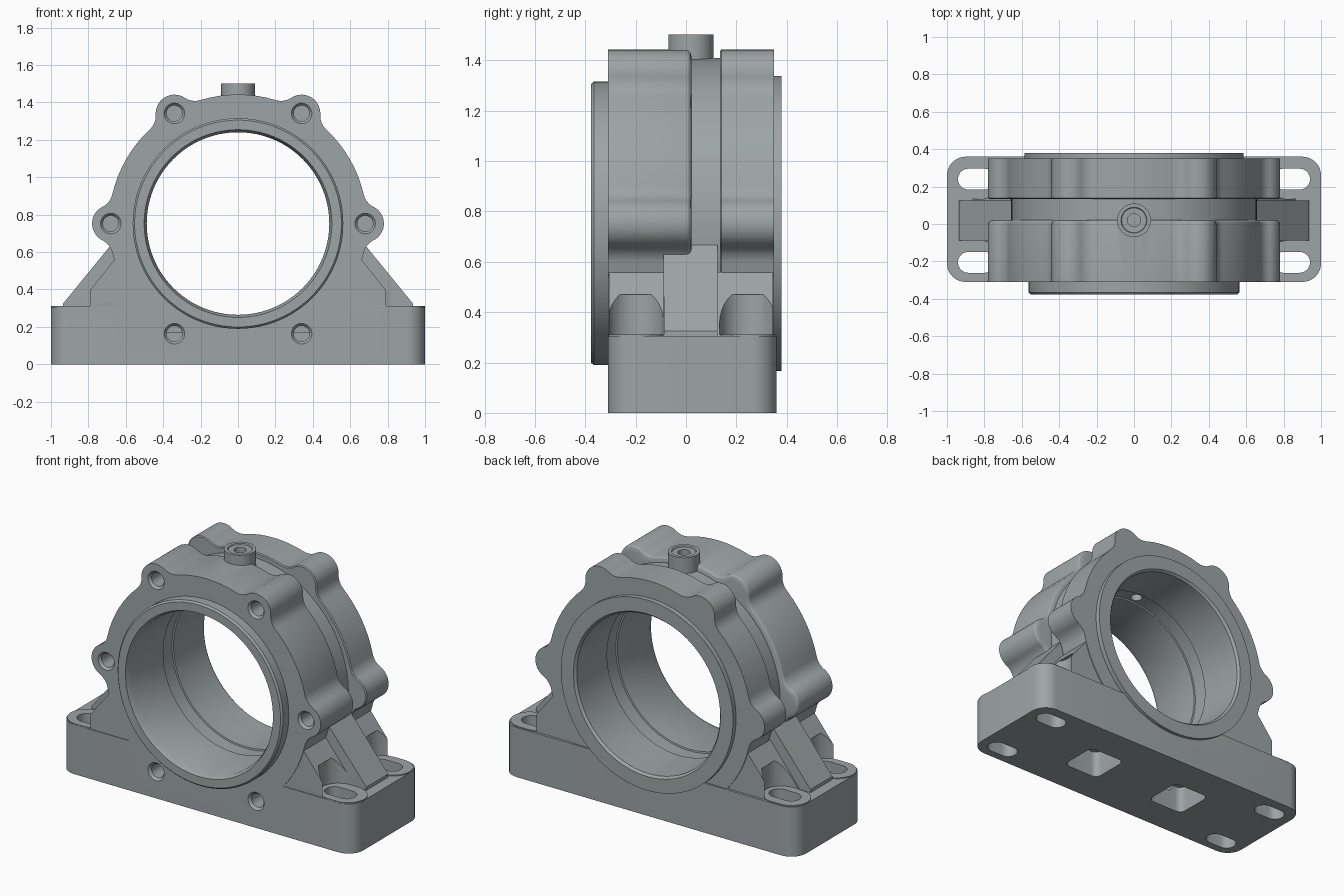
import bpy, bmesh, math
from math import pi, sin, cos, atan2, acos

if "Cube" in bpy.data.objects:
    bpy.data.objects.remove(bpy.data.objects["Cube"])

CZ = 0.7525          # height of the bore axis


def arc(cx, cy, r, a0, a1, n):
    return [(cx + r * cos(a0 + (a1 - a0) * i / n), cy + r * sin(a0 + (a1 - a0) * i / n))
            for i in range(n + 1)]


def loft(name, rings):
    """Closed solid through rings of equal point count."""
    bm = bmesh.new()
    vs = [[bm.verts.new(p) for p in ring] for ring in rings]
    n = len(vs[0])
    for a, b in zip(vs, vs[1:]):
        for i in range(n):
            bm.faces.new((a[i], a[(i + 1) % n], b[(i + 1) % n], b[i]))
    bm.faces.new(vs[0])
    bm.faces.new(vs[-1])
    bmesh.ops.recalc_face_normals(bm, faces=bm.faces)
    me = bpy.data.meshes.new(name)
    bm.to_mesh(me)
    bm.free()
    ob = bpy.data.objects.new(name, me)
    bpy.context.collection.objects.link(ob)
    return ob


def upright(name, pts, z0, z1):
    """Outline in x,y extruded in z."""
    return loft(name, [[(x, y, z) for x, y in pts] for z in (z0, z1)])


def deep(name, pts, y0, y1):
    """Outline in x,z extruded in y."""
    return loft(name, [[(x, y, z) for x, z in pts] for y in (y0, y1)])


def turned_y(name, prof, x=0, z=CZ, n=96):
    """Turned shape about a y axis; prof = (y, radius)."""
    return loft(name, [[(px, y, pz) for px, pz in arc(x, z, r, 0, 2 * pi, n)[:-1]]
                       for y, r in prof])


def turned_z(name, prof, x, y, n=40):
    return loft(name, [[(px, py, z) for px, py in arc(x, y, r, 0, 2 * pi, n)[:-1]]
                       for z, r in prof])


def rounded(cx, cy, hx, hy, r, n=8):
    pts = []
    for k, (sx, sy) in enumerate([(1, 1), (-1, 1), (-1, -1), (1, -1)]):
        pts += arc(cx + sx * (hx - r), cy + sy * (hy - r), r, k * pi / 2, (k + 1) * pi / 2, n)
    return pts


def obround(x0, x1, y, r):
    return arc(x1, y, r, -pi / 2, pi / 2, 16) + arc(x0, y, r, pi / 2, 1.5 * pi, 16)


def lobed(o):
    """Ring outline with six filleted bolt lugs, offset by o."""
    R, r, f, d = 0.69 + o, 0.1 + o, 0.1 - o, 0.68
    a = acos(((R + f) ** 2 + d * d - (r + f) ** 2) / (2 * (R + f) * d))
    cx, cy = (R + f) * cos(a), (R + f) * sin(a)
    b = atan2(cy, cx - d)
    one = arc(cx, -cy, f, pi - a, pi - b, 8)
    one += arc(d, 0, r, -b, b, 18)[1:-1]
    one += arc(cx, cy, f, pi + b, pi + a, 8)
    one += arc(0, 0, R, a, pi / 3 - a, 8)[1:-1]
    return [(x * cos(t) - y * sin(t), x * sin(t) + y * cos(t) + CZ)
            for t in (k * pi / 3 for k in range(6)) for x, y in one]


def flange(name, prof):
    return loft(name, [[(x, y, z) for x, z in lobed(o)] for y, o in prof])


def mirrored(half):
    return half + [(-x, z) for x, z in reversed(half)]


def combine(target, other, op):
    m = target.modifiers.new("b", 'BOOLEAN')
    m.operation, m.solver, m.object = op, 'EXACT', other
    bpy.context.view_layer.objects.active = target
    bpy.ops.object.modifier_apply(modifier=m.name)
    bpy.data.objects.remove(other)


# base block
body = upright("bearing_housing", rounded(0, 0.025, 1, 0.335, 0.1), 0, 0.305)

adds = [
    # lobed flanges and the barrel between them
    flange("front_flange", [(-0.31, 0), (0, 0), (0.01, -0.003), (0.017, -0.01), (0.02, -0.02),
                            (0.022, -0.03)]),
    flange("rear_flange", [(0.135, -0.006), (0.14, 0), (0.35, 0)]),
    turned_y("barrel", [(-0.1, 0.657), (0.2, 0.657)]),
    # end collars
    turned_y("front_collar", [(-0.377, 0.553), (-0.366, 0.563), (-0.2, 0.563)]),
    turned_y("rear_collar", [(0.2, 0.586), (0.38, 0.586)]),
    # sloped shoulders and raised rib
    deep("shoulder", mirrored([(0.876, 0.29), (0.66, 0.56)]), -0.306, 0.345),
    deep("rib", mirrored([(0.935, 0.28), (0.935, 0.325), (0.69, 0.625), (0.655, 0.667)]),
         -0.09, 0.125),
    # oil nipple
    turned_z("nipple", [(1.35, 0.09), (1.502, 0.09)], 0, 0.02),
]
for a in adds:
    combine(body, a, 'UNION')

cuts = []
for s in (-1, 1):
    for y in (-0.2, 0.245):
        # bolt-head clearance above each foot
        x0, x1 = sorted((s * 0.825, s * 1.2))
        cuts.append(upright("clearance", obround(x0, x1, y, 0.112), 0.311, 0.47))
    # core pockets underneath
    cuts.append(upright("pocket", rounded(s * 0.325, 0.02, 0.125, 0.125, 0.04), -0.1, 0.166))
# bore with middle oil groove
cuts.append(turned_y("bore", [(-0.4, 0.502), (-0.377, 0.502), (-0.345, 0.488), (-0.03, 0.488),
                              (-0.028, 0.497), (0.068, 0.497), (0.07, 0.488), (0.365, 0.488),
                              (0.38, 0.5), (0.4, 0.5)]))
# oil passage with shallow recess
cuts.append(turned_z("oil_hole", [(1.1, 0.035), (1.494, 0.035), (1.495, 0.066), (1.503, 0.07),
                                  (1.55, 0.07)], 0, 0.02))
# front bolt holes with countersinks
for k in range(6):
    cuts.append(turned_y("bolt_hole", [(-0.35, 0.055), (-0.31, 0.055), (-0.295, 0.042),
                                       (-0.06, 0.042)],
                         0.68 * cos(k * pi / 3), CZ + 0.68 * sin(k * pi / 3), 32))

# raised foot pads, then the mounting slots through them
for s in (-1, 1):
    for y in (-0.2, 0.245):
        x0, x1 = sorted((s * 0.825, s * 0.89))
        combine(body, upright("pad", obround(x0, x1, y, 0.109), 0.2, 0.311), 'UNION')
        x0, x1 = sorted((s * 0.8, s * 0.885))
        cuts.append(upright("slot", obround(x0, x1, y - 0.005, 0.056), -0.1, 0.45))
for c in cuts:
    combine(body, c, 'DIFFERENCE')

# dark cast-iron grey
iron = bpy.data.materials.new("cast_iron")
iron.diffuse_color = (0.34, 0.375, 0.385, 1)
iron.use_nodes = True
iron.node_tree.nodes["Principled BSDF"].inputs["Base Color"].default_value = iron.diffuse_color
body.data.materials.clear()
body.data.materials.append(iron)
for p in body.data.polygons:
    p.material_index = 0

bpy.ops.object.select_all(action='DESELECT')
body.select_set(True)
bpy.context.view_layer.objects.active = body
bpy.ops.object.shade_smooth_by_angle(angle=math.radians(25))
